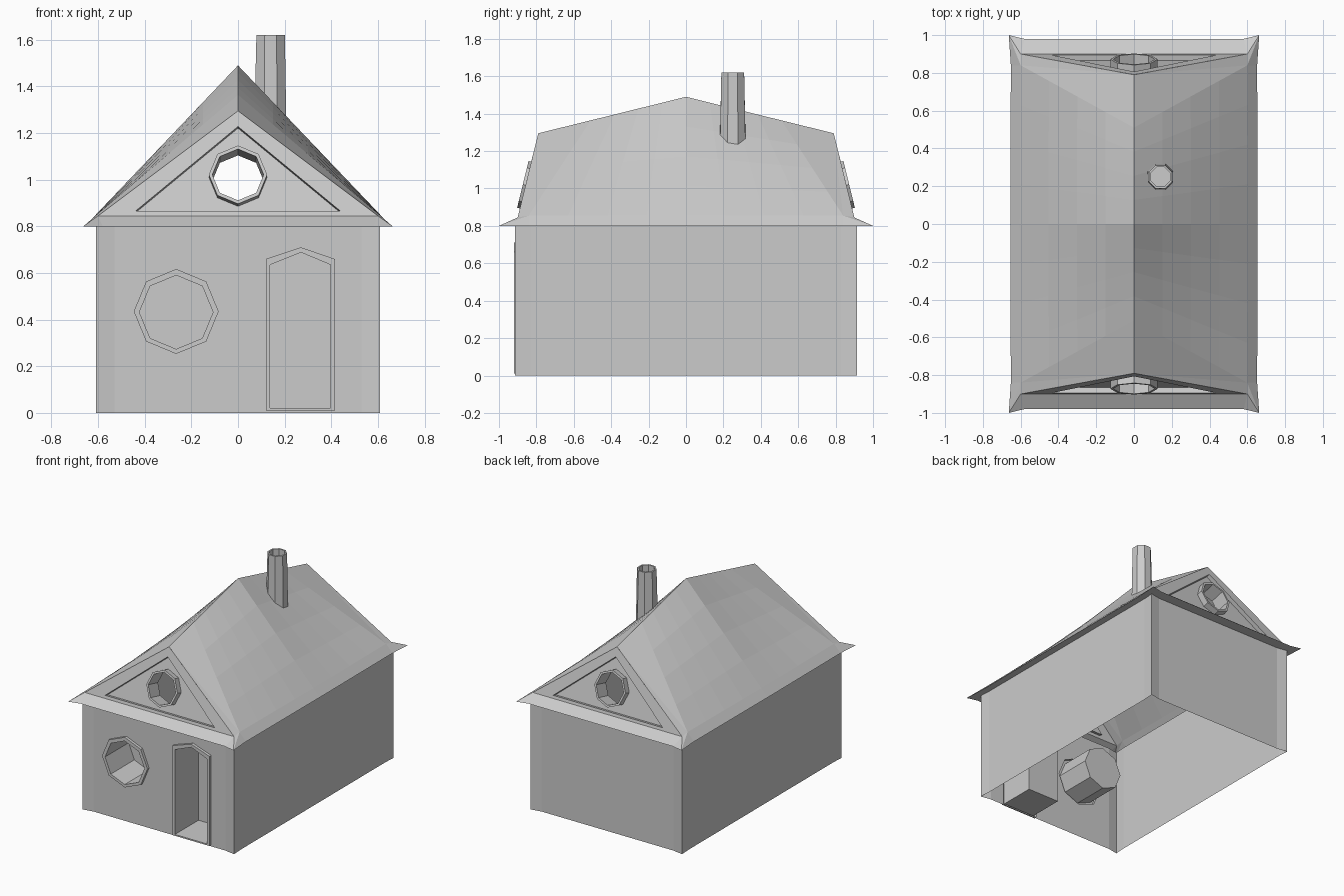
import bpy, bmesh, math
from mathutils import Vector

if "Cube" in bpy.data.objects:
    bpy.data.objects.remove(bpy.data.objects["Cube"])


def make(name, bm, mirror=None):
    me = bpy.data.meshes.new(name)
    bm.to_mesh(me)
    bm.free()
    ob = bpy.data.objects.new(name, me)
    bpy.context.collection.objects.link(ob)
    if mirror:
        m = ob.modifiers.new("mirror", 'MIRROR')
        m.use_axis = mirror
        m.merge_threshold = 0.0005
    return ob


def loft(name, rings, cap=False, closed=True, mirror=None):
    """Skin through rings of points; optionally cap the last ring."""
    bm = bmesh.new()
    rows = [[bm.verts.new(p) for p in r] for r in rings]
    n = len(rows[0])
    for a, b in zip(rows, rows[1:]):
        for i in range(n if closed else n - 1):
            j = (i + 1) % n
            bm.faces.new((a[i], a[j], b[j], b[i]))
    if cap:
        bm.faces.new(rows[-1])
    return make(name, bm, mirror)


def panel(name, loops, normal, mirror=None):
    """Flat face with holes."""
    bm = bmesh.new()
    edges = []
    for loop in loops:
        vs = [bm.verts.new(p) for p in loop]
        edges += [bm.edges.new((vs[i], vs[i - 1])) for i in range(len(vs))]
    bmesh.ops.triangle_fill(bm, edges=edges, use_beauty=True, normal=normal)
    for f in bm.faces:
        f.normal_update()
        if f.normal.dot(Vector(normal)) < 0:
            f.normal_flip()
    return make(name, bm, mirror)


def octagon(cx, cz, r, rot=0.0):
    return [(cx + r * math.cos(rot + i * math.pi / 4),
             cz + r * math.sin(rot + i * math.pi / 4)) for i in range(8)]


def shift(outline, place, d):
    return [place(x, z, d) for x, z in outline]


def on_wall(x, z, d):
    return (x, -0.9 + d, z)


def on_gable(x, z, d):
    return (x, -0.9 + (z - 0.845) * 0.244 + 0.971 * d, z - 0.237 * d)


# walls, open underneath, slightly flared corners
half = [(0.53, -0.9), (0.608, -0.914), (0.603, -0.83),
        (0.603, 0.83), (0.608, 0.914), (0.53, 0.9)]
plan = half + [(-x, y) for x, y in reversed(half)]
loft("walls", [[(x, y, z) for x, y in plan] for z in (0, 0.8)], closed=False)

# front wall with round window and pointed door
win_out, win_in = octagon(-0.265, 0.435, 0.182), octagon(-0.265, 0.432, 0.158)
door_out = [(0.12, 0.01), (0.415, 0.01), (0.415, 0.66), (0.27, 0.71), (0.12, 0.66)]
door_in = [(0.138, 0.02), (0.397, 0.02), (0.397, 0.635), (0.27, 0.688), (0.138, 0.635)]
wall = [(-0.53, 0), (0.53, 0), (0.53, 0.8), (-0.53, 0.8)]
panel("front_wall", [shift(o, on_wall, 0) for o in (wall, win_out, door_out)], (0, -1, 0))
for name, o, i in (("round_window", win_out, win_in), ("door", door_out, door_in)):
    loft(name, [shift(o, on_wall, 0), shift(o, on_wall, -0.02),
                shift(i, on_wall, -0.02), shift(i, on_wall, 0.25)], cap=True)

# gables with recessed panel and open round window, front and back
Y = (False, True, False)
tri_out = [(-0.6, 0.845), (0.6, 0.845), (0, 1.295)]
tri_in = [(-0.44, 0.865), (0.44, 0.865), (0, 1.228)]
loft("gable_frame", [shift(tri_out, on_gable, 0), shift(tri_in, on_gable, 0),
                     shift(tri_in, on_gable, 0.03)], mirror=Y)
g_out, g_in = octagon(0, 1.018, 0.125), octagon(0, 1.018, 0.11)
panel("gable_panel", [shift(tri_in, on_gable, 0.03), shift(g_out, on_gable, 0.03)],
      (0, -0.97, 0.24), mirror=Y)
loft("gable_window", [shift(g_out, on_gable, 0.03), shift(g_out, on_gable, -0.015),
                      shift(g_in, on_gable, -0.015), shift(g_in, on_gable, 0.1)], mirror=Y)

# roof quarter, mirrored both ways
V = Vector
r0, r1, g = V((0, 0, 1.49)), V((0, -0.51, 1.364)), V((0, -0.79, 1.295))
p1, p2 = V((0.6, -0.9, 0.845)), V((0.6, -0.84, 0.855))
q0, e0, e1 = V((0.605, 0, 0.855)), V((0.655, 0, 0.8)), V((0.652, -0.84, 0.8))
c, s1, s0 = V((0.663, -1, 0.8)), V((0.58, -0.98, 0.8)), V((0, -0.98, 0.8))
pm = V((0, -0.9, 0.845))
polys = [(q0, p2, e1, e0), (p2, c, e1), (r1, g, p2), (g, p1, p2),
         (p1, c, p2), (c, p1, s1), (p1, pm, s0, s1)]
N = 4


def slope(u, v):
    return r0.lerp(r1, u).lerp(q0.lerp(p2, u), v)


for a in range(N):
    for b in range(N):
        polys.append([slope(u / N, v / N) for u, v in
                      ((a, b), (a + 1, b), (a + 1, b + 1), (a, b + 1))])
# soffit between eaves and walls
eave = [s0, s1, c, e1, e0]
inner = [V(p) for p in ((0, -0.9, 0.8), (0.53, -0.9, 0.8), (0.608, -0.914, 0.8),
                        (0.603, -0.83, 0.8), (0.603, 0, 0.8))]
soffit = [(eave[i], eave[i + 1], inner[i + 1], inner[i]) for i in range(4)]
bm = bmesh.new()
for group, up in ((polys, 1), (soffit, -1)):
    for p in group:
        f = bm.faces.new([bm.verts.new(v) for v in p])
        f.normal_update()
        if f.normal.z * up < 0:
            f.normal_flip()
bmesh.ops.remove_doubles(bm, verts=bm.verts, dist=0.0005)
make("roof", bm, mirror=(True, True, False))


# chimney, eight-sided, foot cut to the roof slope
def ring(r, z):
    return [(x, y, z if z else 1.42 - x * 0.96)
            for x, y in octagon(0.14, 0.25, r, math.pi / 8)]


loft("chimney", [ring(0.073, None), ring(0.066, 1.62), ring(0.055, 1.62),
                 ring(0.055, 1.42)], cap=True)
